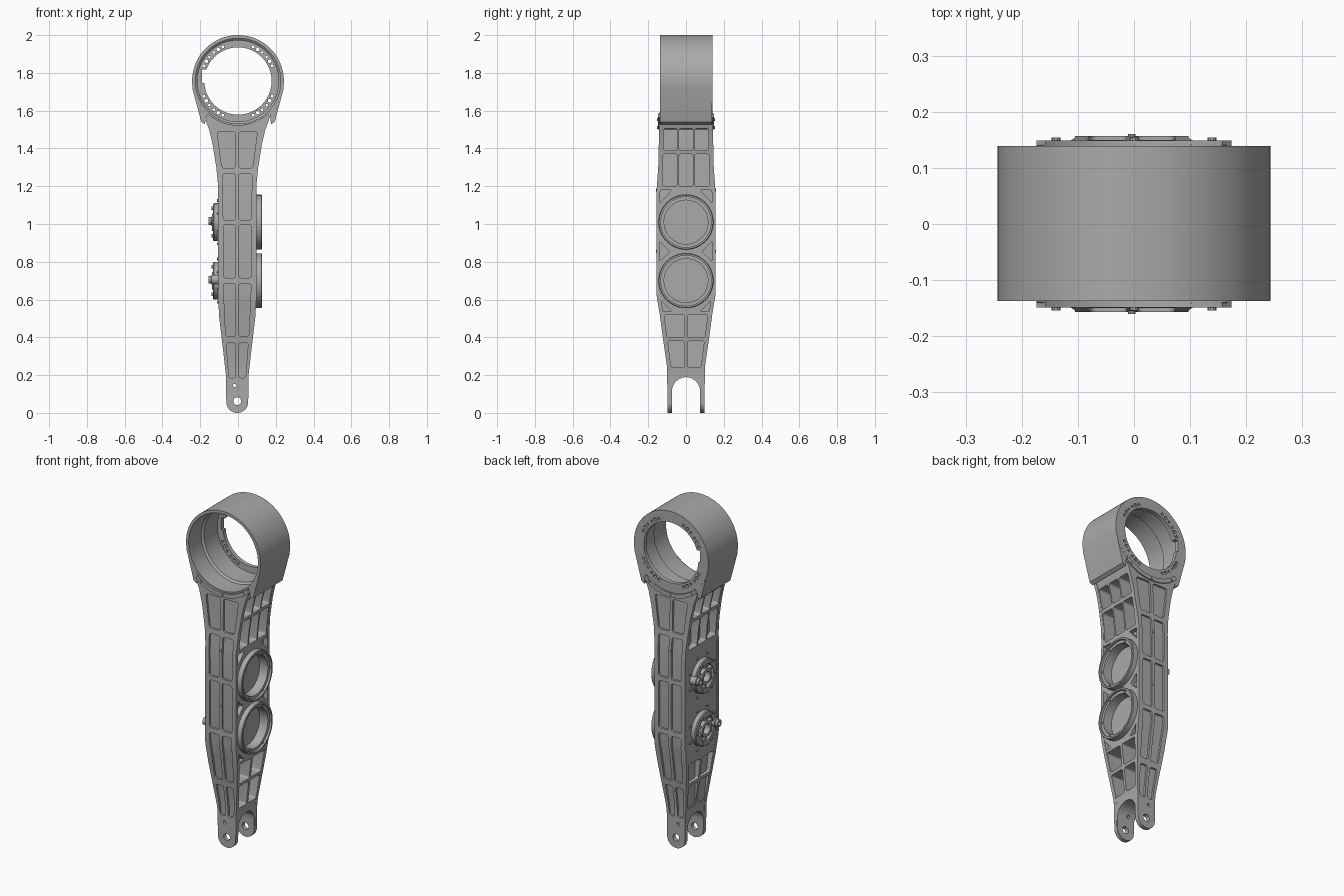
import bpy, bmesh, math
from mathutils import Vector

if "Cube" in bpy.data.objects:
    bpy.data.objects.remove(bpy.data.objects["Cube"])

metal = bpy.data.materials.new("grey metal")
metal.use_nodes = True
GREY = (0.4, 0.4, 0.4, 1)
metal.diffuse_color = GREY
metal.node_tree.nodes["Principled BSDF"].inputs["Base Color"].default_value = GREY

CX = -0.004          # body centre line
RING_Z, RING_R = 1.757, 0.243
CUPS = (0.70, 1.01)  # heights of the round side mounts


# ---------- helpers ----------
def place(axis, u, v, t):
    return (t, u, v) if axis == 'x' else (u, t, v)


def finish(name, bm):
    bmesh.ops.recalc_face_normals(bm, faces=bm.faces)
    mesh = bpy.data.meshes.new(name)
    bm.to_mesh(mesh)
    bm.free()
    mesh.materials.append(metal)
    ob = bpy.data.objects.new(name, mesh)
    bpy.context.collection.objects.link(ob)
    return ob


def prism(name, loops, axis, a, b):
    """Extrude closed outlines along an axis from a to b."""
    bm = bmesh.new()
    for loop in loops:
        lo = [bm.verts.new(place(axis, u, v, a)) for u, v in loop]
        hi = [bm.verts.new(place(axis, u, v, b)) for u, v in loop]
        bm.faces.new(lo)
        bm.faces.new(hi[::-1])
        for i in range(len(loop)):
            j = (i + 1) % len(loop)
            bm.faces.new((lo[i], hi[i], hi[j], lo[j]))
    return finish(name, bm)


def lathe(name, axis, u, v, profile, n=72):
    """Revolve a closed (radius, position) profile around an axis."""
    bm = bmesh.new()
    rows = []
    for k in range(n):
        c, s = math.cos(math.tau * k / n), math.sin(math.tau * k / n)
        rows.append([bm.verts.new(place(axis, u + r * c, v + r * s, t)) for r, t in profile])
    m = len(profile)
    for k in range(n):
        p, q = rows[k], rows[(k + 1) % n]
        for i in range(m):
            j = (i + 1) % m
            bm.faces.new((p[i], p[j], q[j], q[i]))
    return finish(name, bm)


def circle(u, v, r, n=16):
    return [(u + r * math.cos(math.tau * k / n), v + r * math.sin(math.tau * k / n))
            for k in range(n)]


def around(u, v, radius, count, r, start=0.0):
    return [circle(u + radius * math.cos(start + math.tau * k / count),
                   v + radius * math.sin(start + math.tau * k / count), r, 12)
            for k in range(count)]


def rounded(pts, r, steps=5):
    out = []
    pts = [Vector(p) for p in pts]
    for i, p in enumerate(pts):
        a = p + (pts[i - 1] - p).normalized() * r
        b = p + (pts[(i + 1) % len(pts)] - p).normalized() * r
        for k in range(steps):
            t = k / (steps - 1)
            out.append(tuple(a * (1 - t) ** 2 + p * 2 * t * (1 - t) + b * t * t))
    return out


def mirrored(loops):
    return loops + [[(-u, v) for u, v in loop] for loop in loops]


def shifted(loops, du):
    return [[(u + du, v) for u, v in loop] for loop in loops]


def boolean(ob, tool, op='DIFFERENCE'):
    mod = ob.modifiers.new("cut", 'BOOLEAN')
    mod.operation, mod.object, mod.solver = op, tool, 'EXACT'
    bpy.context.view_layer.objects.active = ob
    bpy.ops.object.modifier_apply(modifier=mod.name)
    bpy.data.objects.remove(tool)


def arc(radius, half, n=24):
    """Points along the underside of the ring, from +x to -x."""
    return [(radius * math.sin(a), RING_Z - radius * math.cos(a))
            for a in (half - 2 * half * k / n for k in range(n + 1))]


def sample(table, z):
    for (z0, w0), (z1, w1) in zip(table, table[1:]):
        if z <= z1:
            return w0 + (w1 - w0) * max(0, z - z0) / (z1 - z0)
    return table[-1][1]


# ---------- outlines of the tapered arm ----------
WIDTH = [(0.06, .058), (0.2, .06), (0.35, .077), (0.5, .095), (0.6, .101), (1.2, .101),
         (1.3, .111), (1.42, .13), (1.5, .149), (1.55, .168)]
DEPTH = [(0, .098), (.24, .1), (.38, .12), (.52, .139), (.63, .157), (1.16, .157),
         (1.3, .147), (1.6, .14)]


def front_outline(scale=1.0):
    foot = [(.058 * math.cos(a), .058 + .058 * math.sin(a))
            for a in (math.pi + math.pi * k / 20 for k in range(21))]
    right = [(w, z) for z, w in WIDTH[1:]]
    left = [(-w, z) for w, z in right[::-1]]
    return [(CX + u * scale, v) for u, v in foot + right + arc(.235, .8) + left]


# front and back panels with shallow rounded pockets
ROWS = [(.185, .37), (.405, .685), (.715, .995), (1.02, 1.265), (1.295, 1.488)]
pockets = []
for z0, z1 in ROWS:
    w0, w1 = (0.73 * sample(WIDTH, z) for z in (z0, z1))
    zm = (z0 + z1) / 2
    pockets.append(rounded([(.009, z0), (w0, z0), (w1, z1), (.009, z1)], .014))
pockets = shifted(mirrored(pockets), CX)
holes = [circle(CX, .062, .021, 24), circle(CX - .014, .145, .009)]

for name, s in (("front_panel", -1), ("back_panel", 1)):
    band = [(s * d, z) for z, d in DEPTH] + [(s * (d - .02), z) for z, d in DEPTH[::-1]]
    panel = prism(name, [band], 'x', -.4, .4)
    boolean(panel, prism("outline", [front_outline()], 'y', -.3, .3), 'INTERSECT')
    boolean(panel, prism("pocket_cutter", pockets + holes, 'y', -.3, .3))
    d = .157
    prism(name + "_bolts", [circle(CX, z, .007, 10) for z in (.855, 1.18)],
          'y', s * (d - .01), s * (d + .003))

# core with the forked foot
INSET = .012
arch = [(.074 * math.cos(a), .115 + .074 * math.sin(a))
        for a in (math.pi * k / 20 for k in range(21))]
side = [(d - INSET, z) for z, d in DEPTH]
core_outline = side + [(-u, z) for u, z in side[::-1]] + [(-.074, 0)] + arch[::-1] + [(.074, 0)]
core = prism("arm_core", [core_outline], 'x', -.4, .4)
boolean(core, prism("outline", [front_outline(.985)], 'y', -.3, .3), 'INTERSECT')
boolean(core, prism("pivot_cutter", holes, 'y', -.3, .3))


# side cells: three columns above the mounts, two below
def cell(u0, u1, u2, u3, z0, z1):
    return rounded([(u0, z0), (u1, z0), (u2, z1), (u3, z1)], .012)


cells = mirrored([
    cell(.047, .126, .121, .045, 1.2, 1.37), cell(.045, .12, .118, .045, 1.39, 1.505),
    cell(.008, .079, .096, .008, .24, .38), cell(.008, .1, .115, .008, .398, .52)])
cells += [cell(-.037, .037, .036, -.036, 1.2, 1.37), cell(-.036, .036, .036, -.036, 1.39, 1.505)]
boolean(core, prism("cell_cutter", cells, 'x', -.02, .3))
boolean(core, prism("cell_cutter", cells, 'x', -.3, -.065))

# triangular relief around the mounts, and the mount bores
tri = [[(.142, .80), (.142, .91), (.085, .855)], [(.138, 1.11), (.138, 1.18), (.075, 1.18)],
       [(.138, .6), (.075, .537), (.128, .537)]]
tri = mirrored([rounded(t, .01) for t in tri])
boolean(core, prism("relief_cutter", tri, 'x', .07, .3))
boolean(core, prism("bore_cutter", [circle(0, z, .12, 64) for z in CUPS], 'x', .06, .3))

# left side cups
for label, z in zip(("lower", "upper"), CUPS):
    lathe(label + "_cup", 'x', 0, z, [(.145, .075), (.145, .124), (.142, .127), (.133, .127),
                                     (.133, .114), (.116, .114), (.116, .058), (.125, .058)])
    prism(label + "_cup_bolts", around(0, z, .125, 6, .006), 'x', .11, .12)

# right side hubs, each with an off-centre connector
for label, z, y in zip(("lower", "upper"), CUPS, (-.088, .088)):
    lathe(label + "_hub", 'x', 0, z, [(.1, -.09), (.1, -.127), (.096, -.132), (.07, -.132),
                                     (.07, -.112), (.046, -.112), (.046, -.137), (.03, -.137),
                                     (.03, -.09)], 48)
    spokes = []
    for k in range(6):
        a = math.tau * (k + .5) / 6
        e, f = Vector((math.cos(a), math.sin(a))), Vector((-math.sin(a), math.cos(a)))
        spokes.append([tuple(Vector((0, z)) + e * r + f * w) for r, w in
                       ((.04, -.007), (.075, -.007), (.075, .007), (.04, .007))])
    prism(label + "_hub_spokes", spokes, 'x', -.1, -.128)
    prism(label + "_hub_bolts", around(0, z, .084, 6, .009), 'x', -.12, -.139)
    prism(label + "_panel_bolts", around(0, z, .124, 8, .007, math.pi / 8), 'x', -.09, -.11)
    lathe(label + "_connector", 'x', y, z + .005,
          [(.026, -.09), (.026, -.14), (.021, -.143), (.021, -.157), (.012, -.157), (.012, -.09)], 24)

# head ring with a stepped bore and drilled back flange
ring = lathe("head_ring", 'y', 0, RING_Z,
             [(RING_R, -.137), (RING_R, .139), (.178, .139), (.178, .115), (.215, .115),
              (.215, -.01), (.226, -.02), (.226, -.137)], 112)
drill = []
for quarter in range(4):
    for offset, radius in ((-21, .008), (-13, .01), (-5, .007), (5, .007), (13, .01), (21, .008)):
        a = math.radians(45 + 90 * quarter + offset)
        drill.append(circle(.198 * math.cos(a), RING_Z + .198 * math.sin(a), radius, 12))
notch = [(-.19, RING_Z - .01), (-.19, RING_Z + .06), (-.15, RING_Z + .06), (-.15, RING_Z - .01)]
boolean(ring, prism("flange_cutter", drill + [notch], 'y', .1, .2))

# skirts beside the ring and the collar joining it to the arm
skirt = [(.2425, 1.757), (.24, 1.71), (.194, 1.54), (.175, 1.528), (.168, 1.59),
         (.216, 1.66), (.236, 1.757)]
prism("ring_skirts", mirrored([skirt]), 'y', -.1365, .1385)
prism("collar", [arc(.234, .74) + arc(.258, .74)[::-1]], 'y', -.149, .149)
for s in (-1, 1):
    prism("collar_bolts", [circle(.246 * math.sin(a), RING_Z - .246 * math.cos(a), .008, 10)
                           for a in (-.6, 0, .6)], 'y', s * .14, s * .154)

# smooth round surfaces, keep machined edges sharp
bpy.ops.object.select_all(action='DESELECT')
for ob in bpy.context.collection.objects:
    if ob.type == 'MESH' and metal.name in ob.data.materials:
        ob.select_set(True)
        bpy.context.view_layer.objects.active = ob
bpy.ops.object.shade_smooth_by_angle(angle=math.radians(30))
